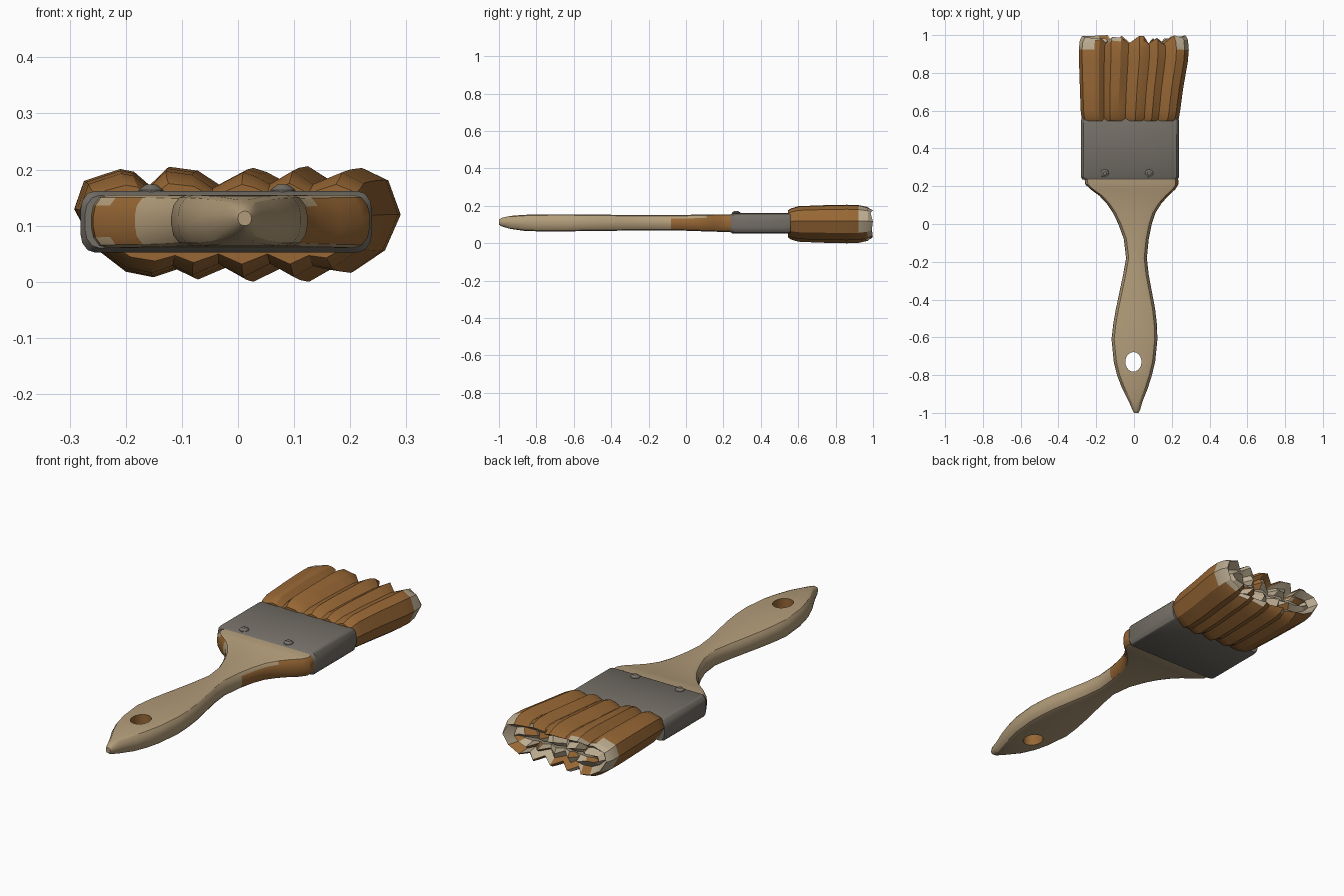
import bpy, bmesh, math, random
from mathutils import Vector

if "Cube" in bpy.data.objects:
    bpy.data.objects.remove(bpy.data.objects["Cube"])

random.seed(4)


def material(name, rgb):
    m = bpy.data.materials.new(name)
    m.diffuse_color = (*rgb, 1)
    m.use_nodes = True
    m.node_tree.nodes["Principled BSDF"].inputs["Base Color"].default_value = m.diffuse_color
    return m


WOOD = material("pale wood", (0.45, 0.335, 0.195))
BROWN = material("bristle brown", (0.31, 0.135, 0.035))
METAL = material("dull metal", (0.175, 0.158, 0.135))
TIP = material("worn tip", (0.50, 0.41, 0.28))


def loft(name, rings, mats, rule=None, smooth=30):
    """Skin a list of equal-length rings, cap both ends, colour faces by rule."""
    bm = bmesh.new()
    rows = [[bm.verts.new(p) for p in ring] for ring in rings]
    n = len(rows[0])
    for a, b in zip(rows, rows[1:]):
        for i in range(n):
            j = (i + 1) % n
            bm.faces.new((a[i], a[j], b[j], b[i]))
    bm.faces.new(rows[0])
    bm.faces.new(rows[-1])
    bmesh.ops.recalc_face_normals(bm, faces=bm.faces)
    bm.normal_update()
    for f in bm.faces:
        if rule:
            f.material_index = rule(f.calc_center_median(), f.normal)
    me = bpy.data.meshes.new(name)
    bm.to_mesh(me)
    bm.free()
    ob = bpy.data.objects.new(name, me)
    bpy.context.collection.objects.link(ob)
    for m in mats:
        me.materials.append(m)
    if smooth:
        activate(ob)
        bpy.ops.object.shade_smooth_by_angle(angle=math.radians(smooth))
    return ob


def activate(ob):
    bpy.ops.object.select_all(action='DESELECT')
    ob.select_set(True)
    bpy.context.view_layer.objects.active = ob


def rounded(y, x0, x1, z0, z1, bx, bz, steps=3):
    """Rounded rectangle across the brush at a given y."""
    bx, bz = min(bx, (x1 - x0) * 0.45), min(bz, (z1 - z0) * 0.45)
    pts = []
    for k, (sx, sz) in enumerate(((1, 1), (-1, 1), (-1, -1), (1, -1))):
        cx = x1 - bx if sx > 0 else x0 + bx
        cz = z1 - bz if sz > 0 else z0 + bz
        for s in range(steps + 1):
            a = math.pi / 2 * (k + s / steps)
            pts.append(Vector((cx + bx * math.cos(a), y, cz + bz * math.sin(a))))
    return pts


def ellipse(cx, cy, z, rx, ry, n=16):
    return [(cx + rx * math.cos(2 * math.pi * i / n),
             cy + ry * math.sin(2 * math.pi * i / n), z) for i in range(n)]


# Handle: y, left, right, bottom, top
profile = [
    (-1.00, 0.000, 0.024, 0.100, 0.126), (-0.985, -0.008, 0.032, 0.090, 0.136),
    (-0.94, -0.027, 0.045, 0.077, 0.146), (-0.87, -0.063, 0.073, 0.067, 0.152),
    (-0.80, -0.090, 0.095, 0.064, 0.154), (-0.73, -0.107, 0.112, 0.064, 0.155),
    (-0.61, -0.119, 0.124, 0.064, 0.155), (-0.53, -0.110, 0.121, 0.065, 0.154),
    (-0.45, -0.096, 0.112, 0.066, 0.153), (-0.36, -0.077, 0.095, 0.067, 0.152),
    (-0.27, -0.058, 0.078, 0.068, 0.152), (-0.18, -0.042, 0.068, 0.068, 0.152),
    (-0.08, -0.054, 0.078, 0.068, 0.152), (0.00, -0.083, 0.094, 0.067, 0.152),
    (0.06, -0.112, 0.114, 0.065, 0.153), (0.11, -0.146, 0.146, 0.063, 0.154),
    (0.15, -0.184, 0.182, 0.062, 0.155), (0.185, -0.232, 0.220, 0.061, 0.155),
    (0.21, -0.258, 0.235, 0.060, 0.155), (0.30, -0.270, 0.232, 0.060, 0.155)]


def handle_colour(c, n):
    stained_right = c.x > 0 and c.y > -0.08 and n.z < 0.6 and n.z > -0.75
    stained_left = c.x < 0 and c.y > 0.16 and abs(n.z) < 0.4
    return 1 if (stained_right and (c.y > 0.1 or n.z < 0.3)) or stained_left else 0


handle = loft("handle", [rounded(*p, 0.028, 0.038) for p in profile],
              [WOOD, BROWN], handle_colour, smooth=0)

# Hanging hole, cut through the handle
cutter = loft("hole_cutter", [ellipse(-0.003, -0.73, z, 0.043, 0.052, 20) for z in (-0.1, 0.4)],
              [WOOD, BROWN], lambda c, n: 1, smooth=0)
cutter.hide_render = True
activate(handle)
cut = handle.modifiers.new("hole", 'BOOLEAN')
cut.operation, cut.solver, cut.object = 'DIFFERENCE', 'EXACT', cutter
bpy.ops.object.modifier_apply(modifier=cut.name)
bpy.data.objects.remove(cutter)
bpy.ops.object.shade_smooth_by_angle(angle=math.radians(30))

# Metal band
loft("ferrule", [rounded(y, -0.281 + d, 0.239 - d, 0.052 + d, 0.162 - d, 0.026, 0.034)
                 for y, d in ((0.235, 0.008), (0.25, 0), (0.548, 0), (0.56, 0.004))], [METAL])

# Two rivets on the upper side
for i, x in enumerate((-0.155, 0.08)):
    loft(f"rivet_{i + 1}", [ellipse(x, 0.268, z, r, r, 8)
                            for z, r in ((0.15, 0.024), (0.164, 0.022), (0.173, 0.010))], [METAL])

# Bristles: one wavy clumped cross-section (x, z), flared along y
section = [
    (-0.292, 0.13), (-0.275, 0.18), (-0.21, 0.201), (-0.185, 0.196), (-0.157, 0.172),
    (-0.122, 0.205), (-0.07, 0.198), (-0.03, 0.172), (0.03, 0.203), (0.055, 0.195),
    (0.083, 0.180), (0.128, 0.206), (0.168, 0.180), (0.225, 0.203), (0.268, 0.182),
    (0.290, 0.12), (0.262, 0.055), (0.205, 0.016), (0.168, 0.022), (0.130, 0.000),
    (0.083, 0.026), (0.030, 0.000), (-0.018, 0.026), (-0.07, 0.004), (-0.108, 0.022),
    (-0.15, 0.008), (-0.20, 0.018), (-0.255, 0.060)]
VALLEYS = {4, 7, 10, 12, 18, 20, 22, 24}


def bristle_ring(y, cx, sx, sz, jag=0.0, shake=0.0):
    ring = []
    for i, (x, z) in enumerate(section):
        dy = -jag * (1.0 if i in VALLEYS else random.uniform(0, 0.4))
        ring.append((cx + x * sx + random.uniform(-shake, shake), y + dy,
                     0.105 + (z - 0.105) * sz + random.uniform(-shake, shake)))
    return ring


loft("bristles", [
    bristle_ring(0.545, -0.019, 0.86, 0.70), bristle_ring(0.56, -0.019, 0.885, 0.80),
    bristle_ring(0.60, -0.018, 0.905, 0.92), bristle_ring(0.72, -0.012, 0.94, 0.97),
    bristle_ring(0.86, -0.002, 0.99, 1.0), bristle_ring(0.925, 0, 1.0, 0.98, 0.01),
    bristle_ring(0.975, 0, 0.985, 0.88, 0.03), bristle_ring(1.0, 0, 0.94, 0.74, 0.045),
    bristle_ring(0.965, 0, 0.84, 0.50, 0.04, 0.006), bristle_ring(0.985, 0, 0.76, 0.26, 0.05, 0.006),
    bristle_ring(0.955, 0, 0.70, 0.06, 0.02)],
    [BROWN, TIP],
    lambda c, n: 1 if n.y > 0.5 or (c.y > 0.935 and abs(c.x) > 0.24) else 0, smooth=25)
